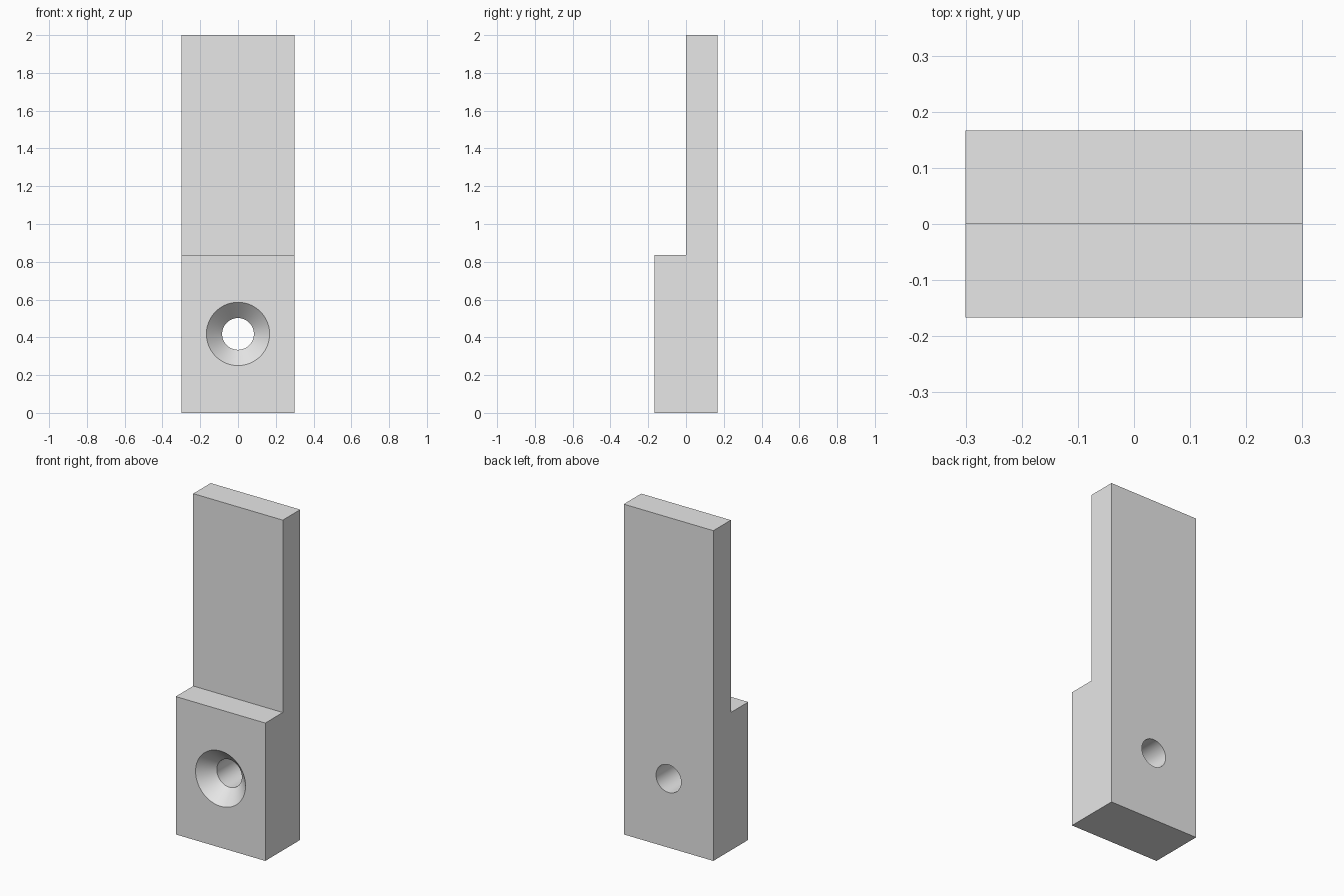
import bpy
import bmesh
from math import radians

cube = bpy.data.objects.get("Cube")
if cube:
    bpy.data.objects.remove(cube, do_unlink=True)

HALF_W, HALF_D, HEIGHT = 0.3, 0.167, 2.0
STEP_Z, HOLE_Z = 0.835, 0.418
HOLE_R, SINK_R, SINK_DEPTH = 0.084, 0.167, 0.084
SEGMENTS = 96

grey = bpy.data.materials.new("plain_grey")
grey.use_nodes = True
colour = (0.8, 0.8, 0.8, 1)
grey.diffuse_color = colour
grey.node_tree.nodes["Principled BSDF"].inputs["Base Color"].default_value = colour


def make_object(name, bm):
    bmesh.ops.recalc_face_normals(bm, faces=bm.faces)
    mesh = bpy.data.meshes.new(name)
    bm.to_mesh(mesh)
    bm.free()
    mesh.materials.append(grey)
    obj = bpy.data.objects.new(name, mesh)
    bpy.context.collection.objects.link(obj)
    return obj


# Stepped bar: L-shaped side profile extruded across the width
bm = bmesh.new()
profile = [(-HALF_D, 0), (HALF_D, 0), (HALF_D, HEIGHT),
           (0, HEIGHT), (0, STEP_Z), (-HALF_D, STEP_Z)]
side = bm.faces.new([bm.verts.new((-HALF_W, y, z)) for y, z in profile])
extruded = bmesh.ops.extrude_face_region(bm, geom=[side])["geom"]
bmesh.ops.translate(bm, vec=(2 * HALF_W, 0, 0),
                    verts=[v for v in extruded if isinstance(v, bmesh.types.BMVert)])
bar = make_object("stepped_bar", bm)

# Countersunk screw hole: half-section spun around the y axis
bm = bmesh.new()
margin = 0.05
section = [(0, -HALF_D - margin), (SINK_R + margin, -HALF_D - margin),
           (HOLE_R, -HALF_D + SINK_DEPTH), (HOLE_R, HALF_D + margin),
           (0, HALF_D + margin)]
points = [bm.verts.new((r, y, HOLE_Z)) for r, y in section]
edges = [bm.edges.new(pair) for pair in zip(points, points[1:])]
bmesh.ops.spin(bm, geom=points + edges, cent=(0, 0, HOLE_Z), axis=(0, 1, 0),
               angle=radians(360), steps=SEGMENTS)
bmesh.ops.remove_doubles(bm, verts=bm.verts, dist=0.0001)
cutter = make_object("screw_hole_cutter", bm)
cutter.hide_render = True

# Cut the hole, then discard the cutter
cut = bar.modifiers.new("screw_hole", "BOOLEAN")
cut.operation = "DIFFERENCE"
cut.solver = "EXACT"
cut.object = cutter
bpy.ops.object.select_all(action="DESELECT")
bar.select_set(True)
bpy.context.view_layer.objects.active = bar
bpy.ops.object.modifier_apply(modifier=cut.name)
bpy.data.objects.remove(cutter, do_unlink=True)
bpy.ops.object.shade_smooth_by_angle(angle=radians(30))
